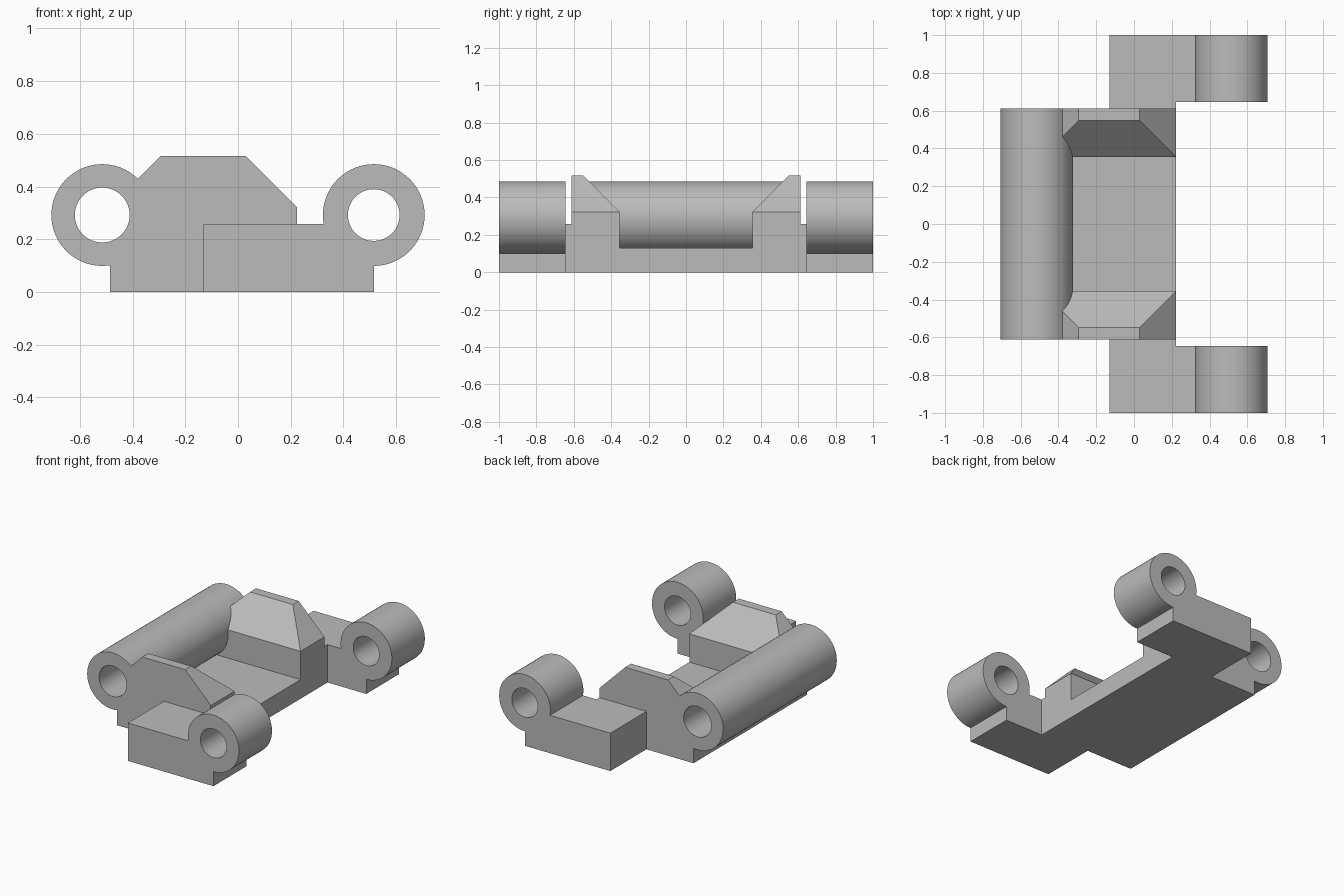
import bpy
import bmesh
import math
from mathutils import Matrix, Vector

if "Cube" in bpy.data.objects:
    bpy.data.objects.remove(bpy.data.objects["Cube"], do_unlink=True)

grey = bpy.data.materials.new("plain grey")
grey.use_nodes = True
COLOUR = (0.5, 0.5, 0.5, 1)
grey.diffuse_color = COLOUR
grey.node_tree.nodes["Principled BSDF"].inputs["Base Color"].default_value = COLOUR

BODY_Y, ARM_Y, END_Y = 0.612, 0.645, 1.0
PIN_X, PIN_Z, BARREL_R = 0.515, 0.292, 0.193


def finish(name, bm):
    bmesh.ops.recalc_face_normals(bm, faces=bm.faces)
    mesh = bpy.data.meshes.new(name)
    bm.to_mesh(mesh)
    bm.free()
    mesh.materials.append(grey)
    obj = bpy.data.objects.new(name, mesh)
    bpy.context.collection.objects.link(obj)
    return obj


def prism(name, points, along):
    """Close a polygon and extrude it by a vector."""
    bm = bmesh.new()
    face = bm.faces.new([bm.verts.new(p) for p in points])
    ext = bmesh.ops.extrude_face_region(bm, geom=[face])
    moved = [v for v in ext["geom"] if isinstance(v, bmesh.types.BMVert)]
    bmesh.ops.translate(bm, verts=moved, vec=Vector(along))
    return finish(name, bm)


def rod(name, x, radius, y0, y1):
    """Cylinder lying along y at the pin height."""
    bm = bmesh.new()
    place = Matrix.Translation((x, (y0 + y1) / 2, PIN_Z)) @ Matrix.Rotation(math.pi / 2, 4, "X")
    bmesh.ops.create_cone(bm, cap_ends=True, segments=64, radius1=radius,
                          radius2=radius, depth=abs(y1 - y0), matrix=place)
    return finish(name, bm)


def combine(target, tool, operation):
    mod = target.modifiers.new(operation.lower(), "BOOLEAN")
    mod.operation, mod.solver, mod.object = operation, "EXACT", tool
    bpy.context.view_layer.objects.active = target
    bpy.ops.object.modifier_apply(modifier=mod.name)
    bpy.data.objects.remove(tool, do_unlink=True)


# Central body with sloped ends
side = [(-0.485, 0), (0.223, 0), (0.223, 0.323), (0.03, 0.516), (-0.293, 0.516), (-0.485, 0.324)]
body = prism("hinge_bracket", [(x, -BODY_Y, z) for x, z in side], (0, 2 * BODY_Y, 0))

# Open channel with flared walls
half = [(0.355, 0.13), (0.355, 0.323), (0.648, 0.616)]
channel = half + [(-y, z) for y, z in reversed(half)]
combine(body, prism("channel_cutter", [(-0.7, y, z) for y, z in channel], (1.2, 0, 0)), "DIFFERENCE")

# Long hinge barrel
combine(body, rod("long_barrel", -PIN_X, BARREL_R, -BODY_Y, BODY_Y), "UNION")

# Stepped side arms and their short barrels
plan = [(-0.13, 0.5), (0.223, 0.5), (0.223, ARM_Y), (PIN_X, ARM_Y), (PIN_X, END_Y), (-0.13, END_Y)]
for s in (-1, 1):
    combine(body, prism("arm", [(x, s * y, 0) for x, y in plan], (0, 0, 0.258)), "UNION")
    combine(body, rod("short_barrel", PIN_X, BARREL_R, s * ARM_Y, s * END_Y), "UNION")

# Pin holes
combine(body, rod("long_hole", -PIN_X, 0.104, -0.8, 0.8), "DIFFERENCE")
combine(body, rod("short_hole", PIN_X, 0.098, -1.2, 1.2), "DIFFERENCE")

bpy.ops.object.select_all(action="DESELECT")
body.select_set(True)
bpy.context.view_layer.objects.active = body
bpy.ops.object.shade_smooth_by_angle(angle=math.radians(30))
